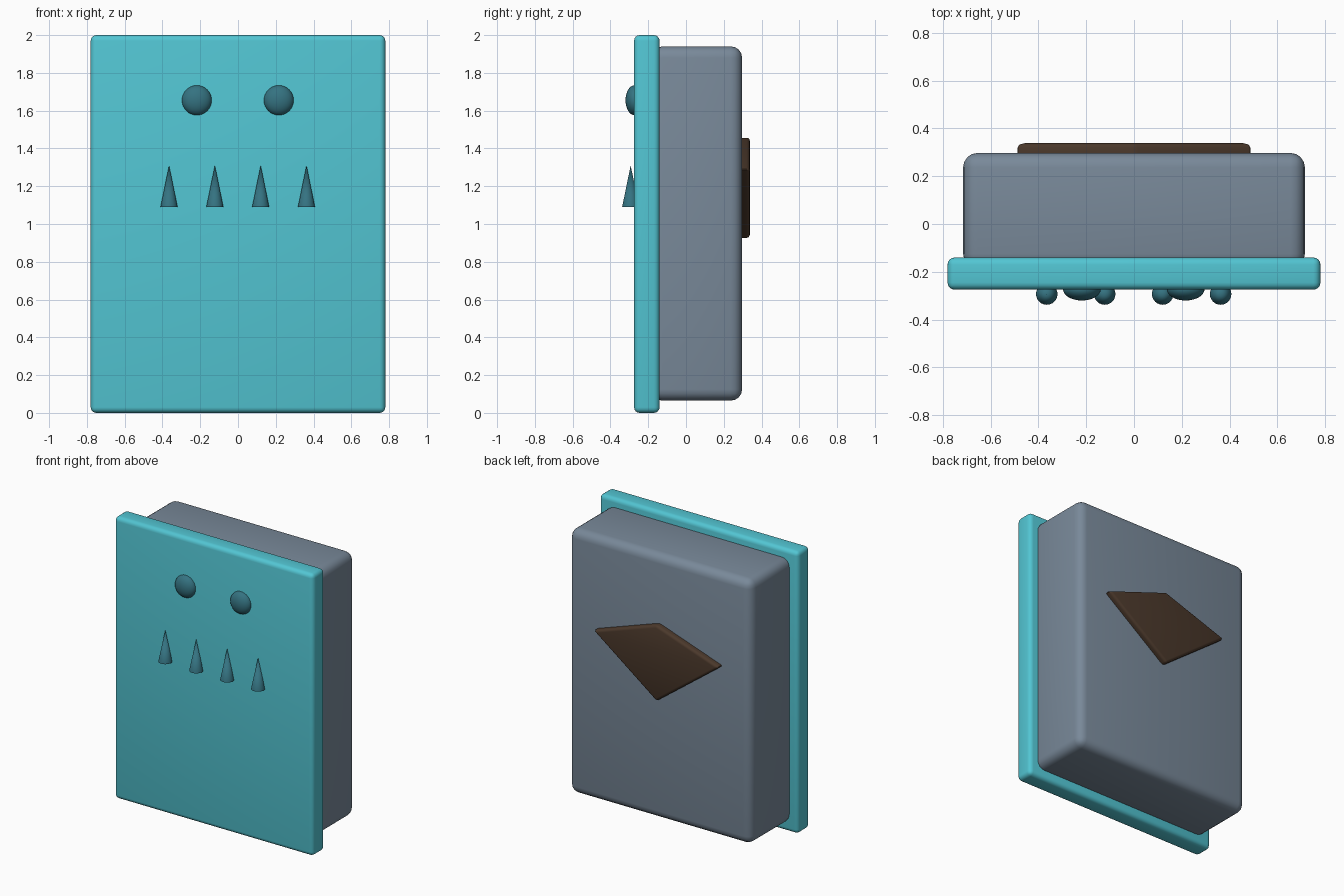
import bpy, math

if "Cube" in bpy.data.objects:
    bpy.data.objects.remove(bpy.data.objects["Cube"])


def material(name, rgb):
    m = bpy.data.materials.new(name)
    m.diffuse_color = (*rgb, 1)
    m.use_nodes = True
    m.node_tree.nodes["Principled BSDF"].inputs["Base Color"].default_value = m.diffuse_color
    return m


TEAL = material("bright_teal", (0.085, 0.56, 0.65))
DARK = material("dark_teal", (0.035, 0.17, 0.22))
SLATE = material("slate", (0.19, 0.25, 0.32))
BROWN = material("brown", (0.07, 0.04, 0.024))


def finish(ob, name, mat, bevel=0.0, segments=4):
    ob.name = name
    ob.data.materials.append(mat)
    bpy.ops.object.select_all(action='DESELECT')
    bpy.context.view_layer.objects.active = ob
    ob.select_set(True)
    if bevel:
        mod = ob.modifiers.new("Bevel", 'BEVEL')
        mod.width = bevel
        mod.segments = segments
        bpy.ops.object.modifier_apply(modifier=mod.name)
    bpy.ops.object.shade_smooth_by_angle(angle=math.radians(40))


def box(name, lo, hi, mat, bevel):
    bpy.ops.mesh.primitive_cube_add(size=1, location=[(a + b) / 2 for a, b in zip(lo, hi)])
    ob = bpy.context.object
    ob.scale = [b - a for a, b in zip(lo, hi)]
    bpy.ops.object.transform_apply(location=False, rotation=False, scale=True)
    finish(ob, name, mat, bevel)


# Main case and overhanging front panel
box("case_body", (-0.715, -0.185, 0.065), (0.715, 0.297, 1.94), SLATE, 0.06)
box("front_panel", (-0.78, -0.275, 0.0), (0.78, -0.14, 2.0), TEAL, 0.03)

# Kite-shaped plate on the back
kite = [(0, 1.46), (0.495, 1.29), (0, 0.92), (-0.495, 1.29)]
y0, y1 = 0.25, 0.338
verts = [(x, y0, z) for x, z in kite] + [(x, y1, z) for x, z in kite]
faces = [(0, 1, 2, 3), (7, 6, 5, 4)]
faces += [(i, i + 4, (i + 1) % 4 + 4, (i + 1) % 4) for i in range(4)]
me = bpy.data.meshes.new("back_plate")
me.from_pydata(verts, [], faces)
plate = bpy.data.objects.new("back_plate", me)
bpy.context.collection.objects.link(plate)
finish(plate, "back_plate", BROWN, 0.018, 3)

# Flattened round knobs, one each side
for side, x in (("left", -0.218), ("right", 0.216)):
    bpy.ops.mesh.primitive_uv_sphere_add(segments=32, ring_count=16, radius=1,
                                         location=(x, -0.273, 1.655))
    ob = bpy.context.object
    ob.scale = (0.079, 0.047, 0.079)
    bpy.ops.object.transform_apply(location=False, rotation=False, scale=True)
    finish(ob, "knob_" + side, DARK)

# Row of upright cones
for i in range(4):
    bpy.ops.mesh.primitive_cone_add(vertices=24, radius1=0.045, radius2=0, depth=0.22,
                                    location=(-0.365 + 0.2425 * i, -0.293, 1.2))
    finish(bpy.context.object, f"cone_{i + 1}", DARK)
